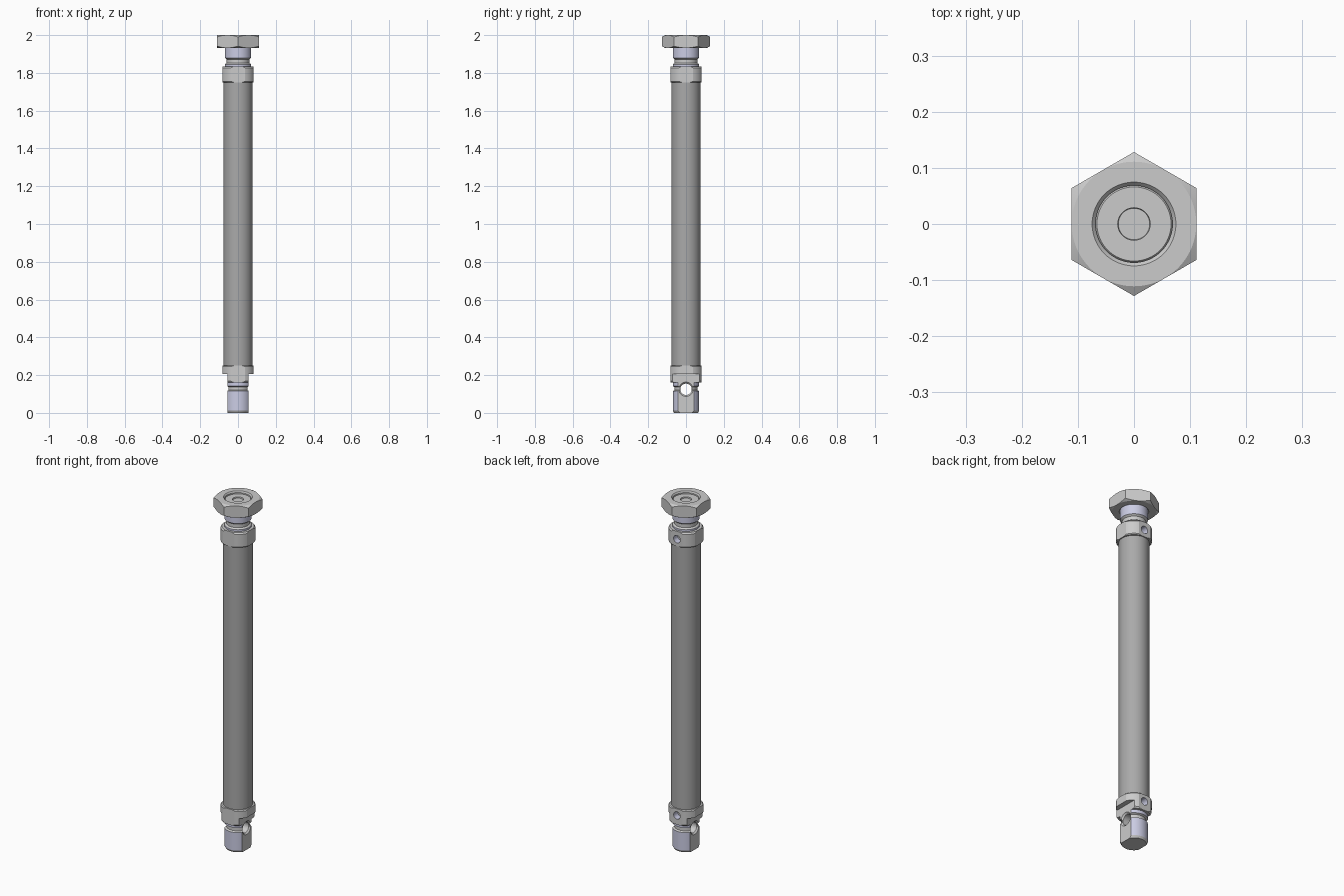
import bpy, bmesh, math
from mathutils import Matrix

if "Cube" in bpy.data.objects:
    bpy.data.objects.remove(bpy.data.objects["Cube"])


def material(name, rgb):
    m = bpy.data.materials.new(name)
    m.diffuse_color = (*rgb, 1)
    m.use_nodes = True
    m.node_tree.nodes["Principled BSDF"].inputs["Base Color"].default_value = m.diffuse_color
    return m


GREY = material("light_grey", (0.6, 0.6, 0.6))
THREAD = material("thread_blue", (0.6, 0.61, 0.78))
TUBE = material("tube_grey", (0.4, 0.4, 0.4))


def finish(name, bm, mats=(GREY, THREAD)):
    bmesh.ops.recalc_face_normals(bm, faces=bm.faces)
    me = bpy.data.meshes.new(name)
    bm.to_mesh(me)
    bm.free()
    for m in mats:
        me.materials.append(m)
    ob = bpy.data.objects.new(name, me)
    bpy.context.collection.objects.link(ob)
    return ob


def lathe(name, profile, blue=(), sides=64, turn=0, matrix=Matrix(), mats=(GREY, THREAD)):
    """Revolve (radius, z) points; segments listed in blue get the thread colour."""
    bm = bmesh.new()
    rings = []
    for r, z in profile:
        rings.append([bm.verts.new((r * math.cos(turn + math.tau * i / sides),
                                    r * math.sin(turn + math.tau * i / sides), z))
                      for i in range(sides)])
    for k, (a, b) in enumerate(zip(rings, rings[1:])):
        for i in range(sides):
            j = (i + 1) % sides
            f = bm.faces.new((a[i], a[j], b[j], b[i]))
            f.material_index = 1 if k in blue else 0
    bm.faces.new(rings[0])
    bm.faces.new(rings[-1])
    bm.transform(matrix)
    return finish(name, bm, mats)


def box(name, lo, hi):
    bm = bmesh.new()
    bmesh.ops.create_cube(bm, size=1)
    for v in bm.verts:
        v.co = [l + (c + 0.5) * (h - l) for l, h, c in zip(lo, hi, v.co)]
    return finish(name, bm)


def boolean(ob, cutter, operation="DIFFERENCE"):
    """Apply one boolean and remove its cutter."""
    cutter.hide_render = True
    mod = ob.modifiers.new("cut", "BOOLEAN")
    mod.operation, mod.solver, mod.object = operation, "EXACT", cutter
    bpy.ops.object.select_all(action="DESELECT")
    bpy.context.view_layer.objects.active = ob
    ob.select_set(True)
    bpy.ops.object.modifier_apply(modifier=mod.name)
    bpy.data.objects.remove(cutter)


def port(ob, z):
    """Threaded air port in the back flat."""
    m = Matrix.Translation((0, 0, z)) @ Matrix.Rotation(-math.pi / 2, 4, "X")
    boolean(ob, lathe("port_cutter", [(0.021, 0.045), (0.021, 0.12)], {0}, 32, matrix=m))


F = 0.082  # half width across the flats of both end caps

# Barrel
barrel = lathe("barrel_tube", [(0.077, 0.24), (0.077, 1.76)], mats=(TUBE,))

# Front cap with threaded neck and piston rod recess
front_cap = lathe("front_cap", [
    (0.085, 1.75), (0.09, 1.755), (0.09, 1.827), (0.084, 1.835), (0.07, 1.835),
    (0.07, 1.845), (0.06, 1.852), (0.06, 1.872), (0.07, 1.88), (0.07, 1.982),
    (0.066, 1.987), (0.029, 1.987), (0.028, 1.98)], {4, 8})
boolean(front_cap, box("flats", (-F, -F, 1.7), (F, F, 2.1)), "INTERSECT")
port(front_cap, 1.79)

# Rear cap with flattened, threaded mounting lug
rear_cap = lathe("rear_cap", [
    (0.063, 0), (0.07, 0.012), (0.07, 0.115), (0.06, 0.12), (0.06, 0.137),
    (0.07, 0.142), (0.07, 0.16), (0.084, 0.16), (0.09, 0.168), (0.09, 0.245),
    (0.085, 0.25)], {1, 5})
boolean(rear_cap, box("flats", (-F, -F, -0.1), (F, F, 0.3)), "INTERSECT")
for side in (-1, 1):
    x = sorted((side * 0.055, side * 0.2))
    boolean(rear_cap, box("lug_flat", (x[0], -0.2, -0.1), (x[1], 0.2, 0.205)))
port(rear_cap, 0.212)

# Countersunk pivot hole through the lug
across = Matrix.Translation((0, 0, 0.125)) @ Matrix.Rotation(math.pi / 2, 4, "Y")
boolean(rear_cap, lathe("pivot_cutter", [
    (0.046, -0.063), (0.03, -0.047), (0.03, 0.047), (0.046, 0.063)], sides=48, matrix=across))

# Hex nut with rounded corner chamfers and a countersunk bore
nut = lathe("hex_nut", [(0.1283, 1.932), (0.1283, 2)], sides=6, turn=math.pi / 6)
boolean(nut, lathe("corner_chamfer", [
    (0.111, 1.932), (0.13, 1.943), (0.13, 1.989), (0.111, 2)], sides=96), "INTERSECT")
boolean(nut, lathe("bore", [
    (0.08, 1.926), (0.0685, 1.939), (0.0685, 1.993), (0.08, 2.006)]))

# Smooth the turned surfaces, keep edges crisp
bpy.ops.object.select_all(action="DESELECT")
for ob in (barrel, front_cap, rear_cap, nut):
    ob.select_set(True)
bpy.context.view_layer.objects.active = barrel
bpy.ops.object.shade_smooth_by_angle(angle=math.radians(20))
